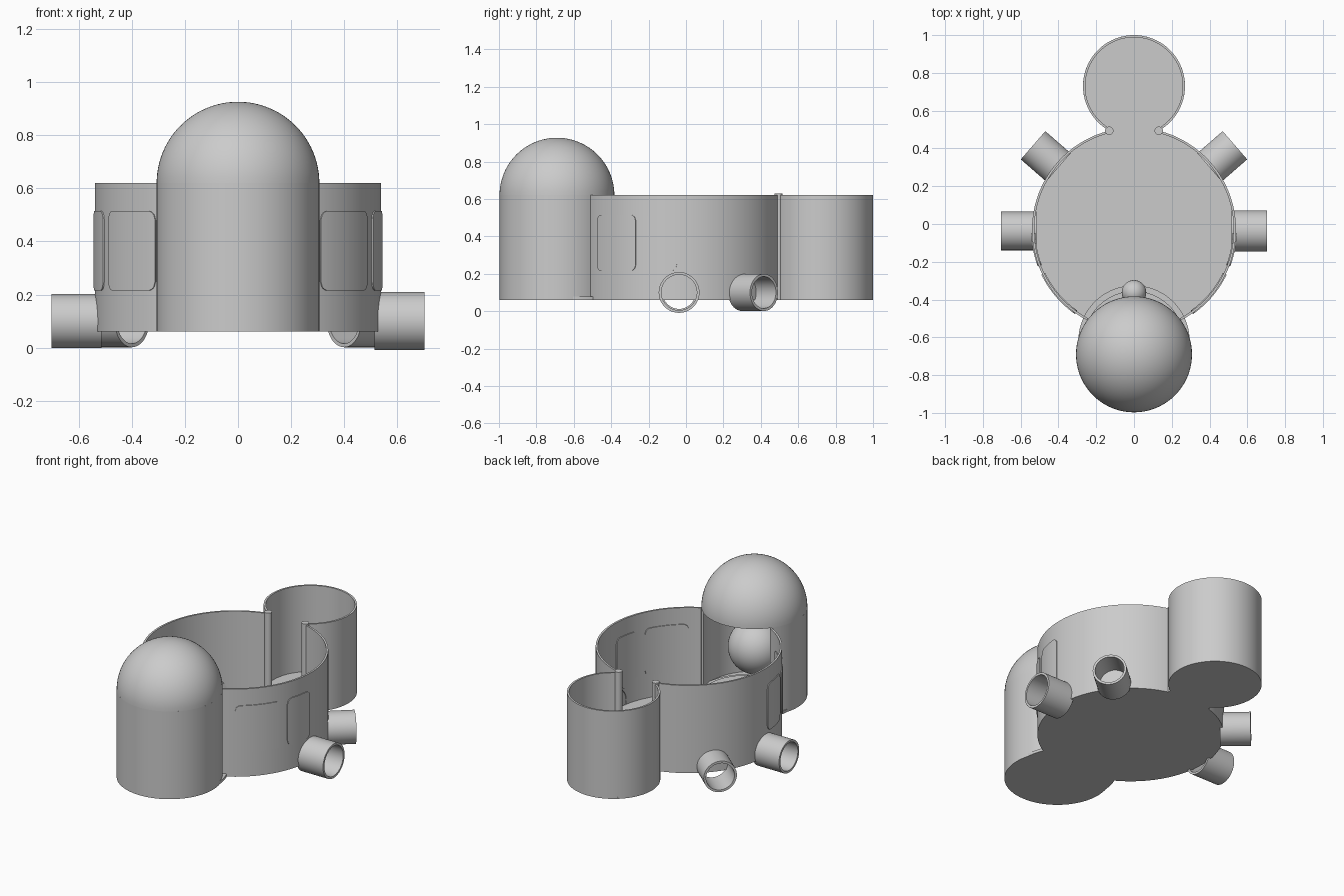
import bpy, bmesh, math
from mathutils import Matrix, Vector

if "Cube" in bpy.data.objects:
    bpy.data.objects.remove(bpy.data.objects["Cube"], do_unlink=True)

grey = bpy.data.materials.new("light_grey")
grey.use_nodes = True
COLOUR = (0.6, 0.6, 0.6, 1)
grey.diffuse_color = COLOUR
grey.node_tree.nodes["Principled BSDF"].inputs["Base Color"].default_value = COLOUR

BASE, TOP, THICK = 0.06, 0.62, 0.012
HALL_Y, HALL_R = -0.03, 0.54
TOWER_Y, TOWER_R = -0.69, 0.307
BAY_Y, BAY_R = 0.73, 0.27


def finish(name, bm, thickness=0, offset=-1):
    bmesh.ops.recalc_face_normals(bm, faces=bm.faces)
    mesh = bpy.data.meshes.new(name)
    bm.to_mesh(mesh)
    bm.free()
    mesh.materials.append(grey)
    obj = bpy.data.objects.new(name, mesh)
    bpy.context.collection.objects.link(obj)
    bpy.ops.object.select_all(action='DESELECT')
    bpy.context.view_layer.objects.active = obj
    obj.select_set(True)
    if thickness:
        mod = obj.modifiers.new("thickness", 'SOLIDIFY')
        mod.thickness, mod.offset = thickness, offset
        bpy.ops.object.modifier_apply(modifier=mod.name)
    bpy.ops.object.shade_smooth_by_angle(angle=math.radians(35))
    return obj


def curved_wall(name, y, r, a0, a1, z0=BASE, z1=TOP, corner=0, thick=THICK, steps=72):
    """Upright arc of wall, its corners rounded when corner is set."""
    def point(a, rad, z):
        return (rad * math.cos(a), y + rad * math.sin(a), z)
    bm = bmesh.new()
    rows = []
    span = abs(a1 - a0) * r
    for i in range(steps + 1):
        t = i / steps
        a = a0 + (a1 - a0) * t
        edge = min(t, 1 - t) * span
        cut = 0
        if edge < corner:
            cut = corner - math.sqrt(corner ** 2 - (corner - edge) ** 2)
        rows.append([bm.verts.new(point(a, rad, z)) for rad, z in
                     ((r, z0 + cut), (r, z1 - cut), (r - thick, z1 - cut), (r - thick, z0 + cut))])
    for p, q in zip(rows, rows[1:]):
        for k in range(4):
            bm.faces.new((p[k], q[k], q[(k + 1) % 4], p[(k + 1) % 4]))
    bm.faces.new(rows[0])
    bm.faces.new(rows[-1])
    return finish(name, bm)


def cylinder(name, x, y, r, z0, z1):
    bm = bmesh.new()
    bmesh.ops.create_cone(bm, cap_ends=True, segments=72, radius1=r, radius2=r, depth=z1 - z0,
                          matrix=Matrix.Translation((x, y, (z0 + z1) / 2)))
    return finish(name, bm)


def ball(name, loc, r):
    bm = bmesh.new()
    bmesh.ops.create_uvsphere(bm, u_segments=48, v_segments=24, radius=r,
                              matrix=Matrix.Translation(loc))
    return finish(name, bm)


def tube(name, start, angle, length, r):
    """Hollow horizontal pipe, open at its outer end."""
    bm = bmesh.new()
    bmesh.ops.create_cone(bm, cap_ends=False, segments=48, radius1=r, radius2=r, depth=length)
    way = Vector((math.cos(angle), math.sin(angle), 0))
    place = Matrix.Translation(Vector(start) + way * length / 2)
    bm.transform(place @ way.to_track_quat('Z', 'Y').to_matrix().to_4x4())
    return finish(name, bm, 0.014)


def crossing(y, r):
    """Half width and y of the place where a round room meets the hall."""
    d = abs(y - HALL_Y)
    along = (HALL_R ** 2 - r ** 2 + d ** 2) / (2 * d)
    return math.sqrt(HALL_R ** 2 - along ** 2), HALL_Y + math.copysign(along, y - HALL_Y)


tower_x, tower_cut = crossing(TOWER_Y, TOWER_R)
bay_x, bay_cut = crossing(BAY_Y, BAY_R)

# Floors
cylinder("hall_floor", 0, HALL_Y, HALL_R, BASE, BASE + 0.01)
cylinder("tower_floor", 0, TOWER_Y, TOWER_R, BASE, BASE + 0.01)
cylinder("bay_floor", 0, BAY_Y, BAY_R, BASE, BASE + 0.01)

# Low rounded steps from the hall into the tower
cylinder("lower_step", 0, -0.62, 0.295, BASE, BASE + 0.018)
cylinder("upper_step", 0, -0.62, 0.265, BASE, BASE + 0.026)

# Hall walls, with gaps toward the tower and the bay
front = math.atan2(tower_cut - HALL_Y, tower_x)
back = math.atan2(bay_cut - HALL_Y, bay_x)
curved_wall("left_hall_wall", HALL_Y, HALL_R, front, back)
curved_wall("right_hall_wall", HALL_Y, HALL_R, math.pi - back, math.pi - front)

# Open-topped bay at the back
a = math.atan2(bay_cut - BAY_Y, bay_x)
curved_wall("bay_wall", BAY_Y, BAY_R, a, math.pi - a)

# Domed tower at the front
a = math.atan2(tower_cut - TOWER_Y, tower_x)
curved_wall("tower_wall", TOWER_Y, TOWER_R, math.pi - a, math.tau + a)
bm = bmesh.new()
bmesh.ops.create_uvsphere(bm, u_segments=72, v_segments=48, radius=TOWER_R)
bmesh.ops.delete(bm, geom=[v for v in bm.verts if v.co.z < -0.001], context='VERTS')
bm.transform(Matrix.Translation((0, TOWER_Y, TOP)))
finish("tower_dome", bm, THICK)

# Balls in the tower and at its entrance
ball("tower_ball", (0, TOWER_Y - 0.02, 0.36), 0.165)
ball("entrance_ball", (0, -0.362, 0.13), 0.065)

# Paired parts: door posts, window panels and side tubes
for side, sign in (("left", 1), ("right", -1)):
    cylinder(side + "_post", sign * bay_x, bay_cut, 0.022, BASE, TOP + 0.008)
    for label, lo, hi in (("front", -55, -26), ("side", -21, -2)):
        lo, hi = math.radians(lo), math.radians(hi)
        if sign < 0:
            lo, hi = math.pi - hi, math.pi - lo
        curved_wall(f"{side}_{label}_window", HALL_Y, HALL_R + 0.005, lo, hi,
                    0.215, 0.515, 0.035, 0.022, 40)
    turn = 0 if sign > 0 else math.pi
    tube(side + "_side_tube", (sign * 0.515, -0.037, 0.1), turn, 0.188,
         0.095 if sign > 0 else 0.088)
    slant = math.radians(41)
    tube(side + "_back_tube", (sign * 0.4, 0.3, 0.1),
         slant if sign > 0 else math.pi - slant, 0.178, 0.085)
